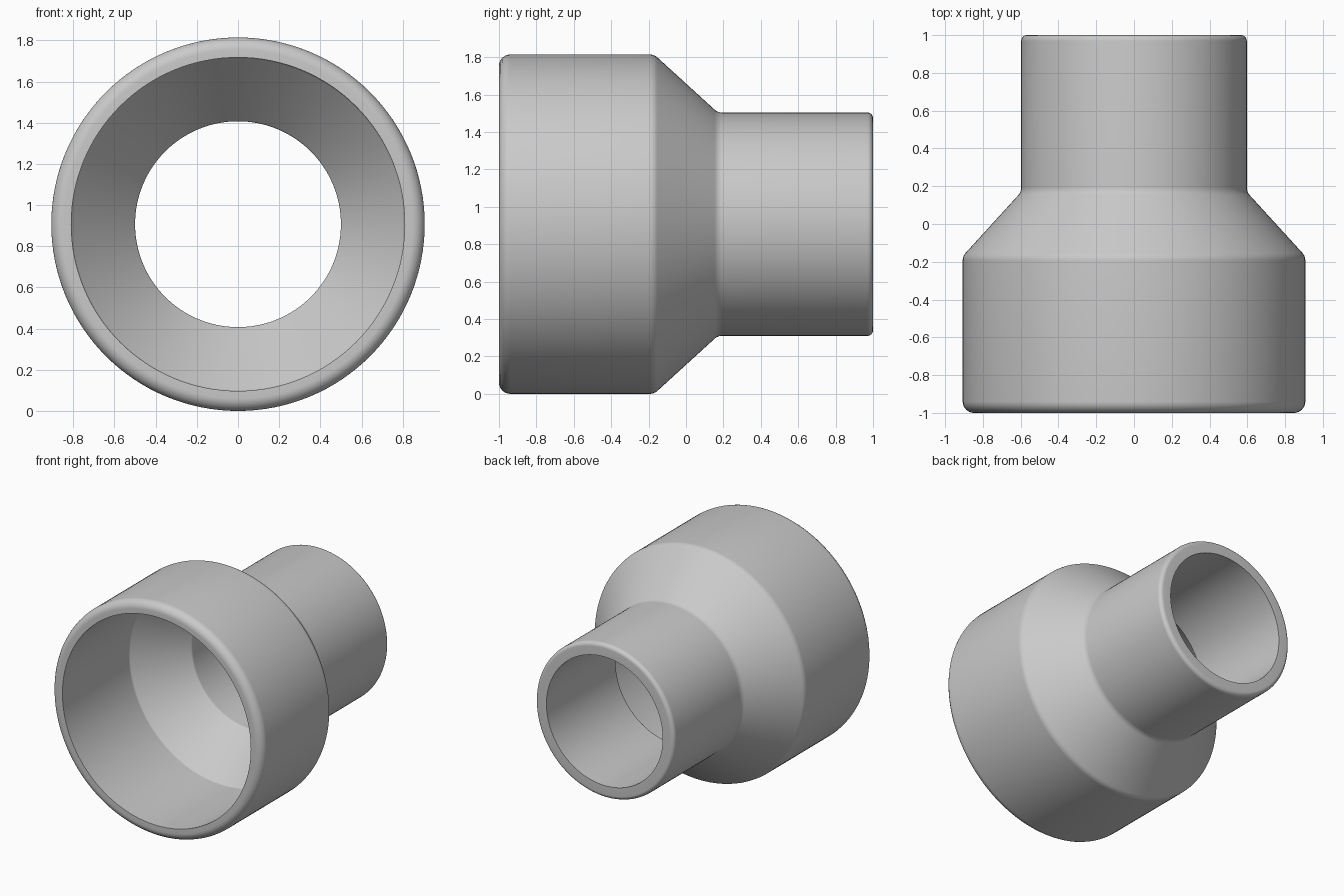
import bpy, bmesh, math
from mathutils import Vector, Matrix

if "Cube" in bpy.data.objects:
    bpy.data.objects.remove(bpy.data.objects["Cube"], do_unlink=True)

BIG, SMALL = 0.907, 0.597            # outer radii
BIG_BORE, SMALL_BORE = 0.81, 0.50    # inner radii
SEGMENTS = 128

# Half section as (along the axis, radius, corner rounding)
SECTION = [
    (-1.0, BIG_BORE, 0), (-1.0, BIG, 0.06), (-0.17, BIG, 0.06),
    (0.17, SMALL, 0.06), (1.0, SMALL, 0.03), (1.0, SMALL_BORE, 0),
    (0.15, SMALL_BORE, 0.02), (-0.18, BIG_BORE, 0.02),
]


def rounded(section, steps=6):
    """Replace every rounded corner of a closed section by a true arc."""
    points = []
    for i, (y, r, radius) in enumerate(section):
        corner = Vector((y, r))
        if not radius:
            points.append(corner)
            continue
        a = (Vector(section[i - 1][:2]) - corner).normalized()
        b = (Vector(section[(i + 1) % len(section)][:2]) - corner).normalized()
        half = a.angle(b) / 2
        centre = corner + (a + b).normalized() * radius / math.sin(half)
        start = corner + a * radius / math.tan(half) - centre
        end = corner + b * radius / math.tan(half) - centre
        for k in range(steps + 1):
            points.append(centre + start.lerp(end, k / steps).normalized() * radius)
    return points


def material(name, colour):
    mat = bpy.data.materials.new(name)
    mat.use_nodes = True
    mat.diffuse_color = colour
    mat.node_tree.nodes["Principled BSDF"].inputs["Base Color"].default_value = colour
    return mat


# Revolve the section around the y axis
bm = bmesh.new()
verts = [bm.verts.new((p.y, p.x, 0)) for p in rounded(SECTION)]
edges = [bm.edges.new((verts[i - 1], verts[i])) for i in range(len(verts))]
bmesh.ops.spin(bm, geom=verts + edges, cent=(0, 0, 0), axis=(0, 1, 0),
               angle=math.tau, steps=SEGMENTS, use_merge=True)
bmesh.ops.remove_doubles(bm, verts=bm.verts, dist=0.0001)
bmesh.ops.recalc_face_normals(bm, faces=bm.faces)
bmesh.ops.transform(bm, matrix=Matrix.Translation((0, 0, BIG)), verts=bm.verts)

mesh = bpy.data.meshes.new("pipe_reducer")
bm.to_mesh(mesh)
bm.free()
reducer = bpy.data.objects.new("pipe_reducer", mesh)
bpy.context.collection.objects.link(reducer)
mesh.materials.append(material("plain grey", (0.59, 0.59, 0.59, 1)))

# Smooth walls, crisp bore rims
bpy.ops.object.select_all(action="DESELECT")
reducer.select_set(True)
bpy.context.view_layer.objects.active = reducer
bpy.ops.object.shade_smooth_by_angle(angle=math.radians(30))
